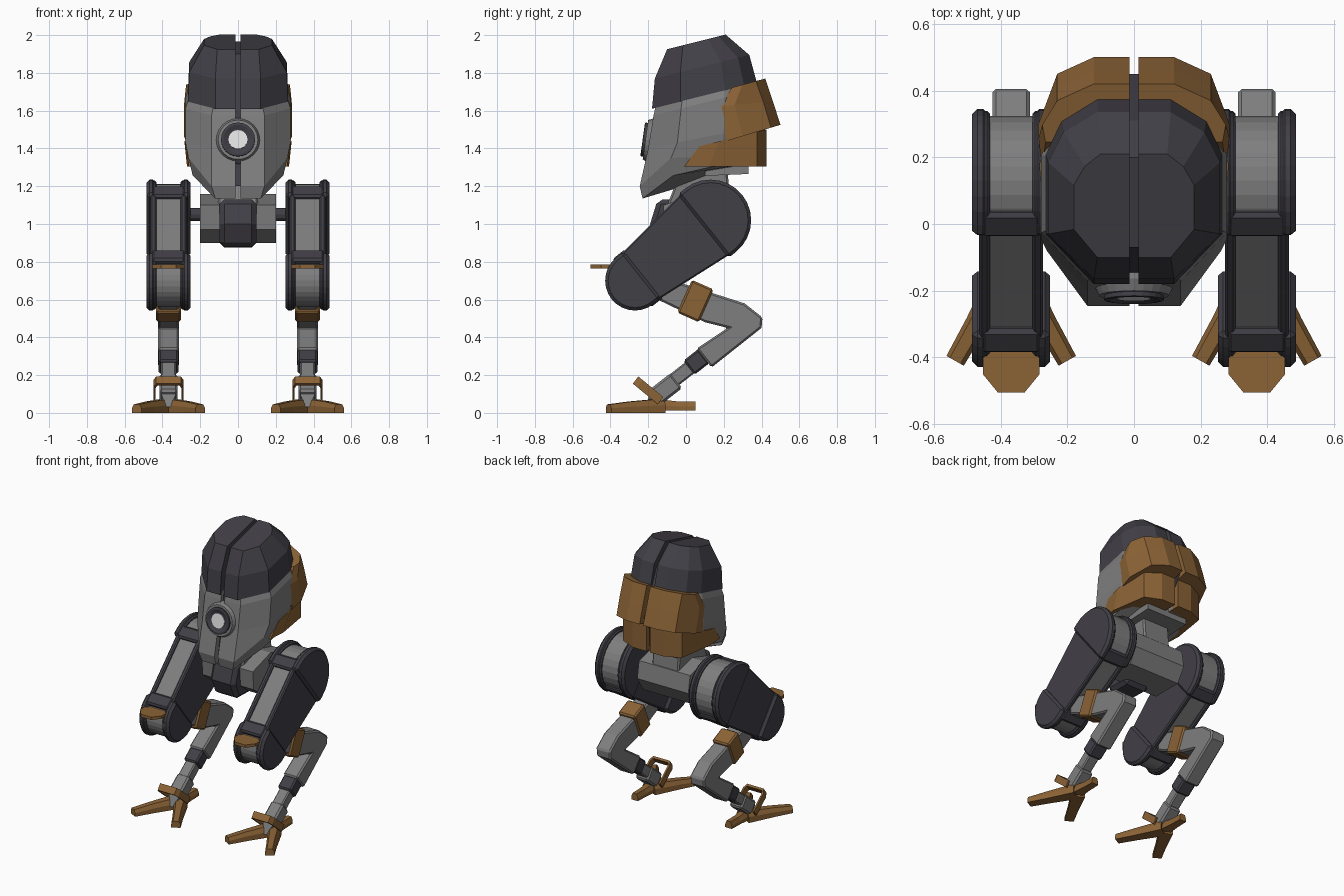
import bpy, bmesh, math
from mathutils import Vector, Matrix

if "Cube" in bpy.data.objects:
    bpy.data.objects.remove(bpy.data.objects["Cube"])


def material(name, rgb):
    m = bpy.data.materials.new(name)
    m.diffuse_color = (*rgb, 1)
    m.use_nodes = True
    m.node_tree.nodes["Principled BSDF"].inputs["Base Color"].default_value = m.diffuse_color
    return m


DARK = material("charcoal", (0.053, 0.050, 0.062))
GREY = material("mid_grey", (0.21, 0.21, 0.21))
BROWN = material("bronze_brown", (0.26, 0.125, 0.037))
LENS = material("pale_lens", (0.78, 0.78, 0.78))


def part(name, lofts, mat, bevel=0.0):
    """One object from closed lofts, each a list of equal-length point rings."""
    bm = bmesh.new()
    for rings in lofts:
        vs = [[bm.verts.new(p) for p in ring] for ring in rings]
        n = len(vs[0])
        for a, b in zip(vs, vs[1:]):
            for i in range(n):
                bm.faces.new((a[i], a[(i + 1) % n], b[(i + 1) % n], b[i]))
        bm.faces.new(vs[0][::-1])
        bm.faces.new(vs[-1])
    bmesh.ops.recalc_face_normals(bm, faces=bm.faces[:])
    me = bpy.data.meshes.new(name)
    bm.to_mesh(me)
    bm.free()
    me.materials.append(mat)
    ob = bpy.data.objects.new(name, me)
    bpy.context.collection.objects.link(ob)
    if bevel:
        mod = ob.modifiers.new("edge_bevel", 'BEVEL')
        mod.width, mod.segments = bevel, 1
        mod.limit_method, mod.angle_limit = 'ANGLE', math.radians(50)
    return ob


def prism(profile, x0, x1):
    """Extrude a (y, z) profile along x."""
    return [[(x, y, z) for y, z in profile] for x in (x0, x1)]


def bar(c, ang, length, height):
    """Rectangle in the (y, z) plane turned by an angle."""
    ca, sa = math.cos(ang), math.sin(ang)
    return [(c[0] + u * ca - v * sa, c[1] + u * sa + v * ca)
            for u, v in ((-length / 2, -height / 2), (length / 2, -height / 2),
                         (length / 2, height / 2), (-length / 2, height / 2))]


def arc(c, r, a0, a1, n=14):
    return [(c[0] + r * math.cos(a0 + (a1 - a0) * i / n),
             c[1] + r * math.sin(a0 + (a1 - a0) * i / n)) for i in range(n + 1)]


GAP = 0.014


def half_ring(s, w, fw, bw, yf, zf, yb, slope, cap=9):
    """Half of a faceted hull cross-section, tilted by slope."""
    pts = ((GAP, 0), (fw, 0), (w, .27), (w, .70), (.82 * w, .88), (bw, 1), (GAP, 1))
    return [(s * x, yf + t * (yb - yf), min(cap, zf + slope * t * (yb - yf))) for x, t in pts]


def plate_ring(s, w, yf, yb, zb, slope):
    """Half of a rear armour cross-section."""
    d = yb - yf
    pts = ((GAP, yb), (.12, yb), (.23, yb - .05), (w, yf + .3 * d), (w - .01, yf), (GAP, yf))
    return [(s * x, y, zb + (y - yb) * slope) for x, y in pts]


def both(func, rows):
    return [[func(s, *r) for r in rows] for s in (1, -1)]


# Head dome, hull and rear armour, split by a centre seam
part("dome", both(half_ring, [
    (.265, .12, .11, -.18, 1.61, .375, .25),
    (.258, .12, .11, -.165, 1.77, .335, .25),
    (.18, .11, .10, -.10, 1.925, .21, .25)]), DARK)
part("hull", both(half_ring, [
    (.262, .13, .11, -.160, 1.625, .36, .25),
    (.278, .14, .11, -.172, 1.575, .37, .25),
    (.278, .14, .11, -.20, 1.40, .37, .2),
    (.262, .14, .11, -.245, 1.20, .37, .9, 1.36),
    (.24, .12, .11, -.23, 1.135, .37, .75, 1.315)]), GREY)
part("upper_rear_armour", both(plate_ring, [
    (.275, .245, .42, 1.77, .27),
    (.286, .17, .46, 1.65, .10),
    (.286, .215, .50, 1.525, .30)]), BROWN)
part("lower_rear_armour", both(plate_ring, [
    (.284, .07, .425, 1.50, .25),
    (.270, -.01, .425, 1.305, 0)]), BROWN)
part("seam_core", [prism([(-.20, 1.20), (-.165, 1.42), (-.14, 1.6), (-.07, 1.90),
                          (.2, 1.965), (.31, 1.86), (.38, 1.7), (.45, 1.55),
                          (.39, 1.45), (.39, 1.33), (.02, 1.33)], -.03, .03)], DARK)


# Eye: turned rings facing forward and slightly up
def disc_stack(name, rows, mat):
    turn = Matrix.Rotation(math.radians(-8), 3, 'X')
    rings = [[turn @ Vector((r * math.cos(a), y, r * math.sin(a))) + Vector((0, -.17, 1.44))
              for a in [2 * math.pi * i / 24 for i in range(24)]] for r, y in rows]
    part(name, [rings], mat)


disc_stack("eye_housing", [(.125, .05), (.122, -.01), (.105, -.045)], GREY)
disc_stack("eye_rim", [(.09, 0), (.09, -.058), (.078, -.06), (.055, -.05)], DARK)
disc_stack("eye_lens", [(.05, 0), (.05, -.055)], LENS)

# Neck and pelvis
part("neck_plate", [prism([(.10, 1.255), (.33, 1.265), (.33, 1.32), (.10, 1.32)], -.16, .16)], GREY)
part("neck", [prism([(-.04, 1.25), (-.10, 1.10), (.24, 1.05), (.22, 1.28), (0, 1.32)],
                    -.105, .105)], GREY, .01)
part("pelvis", [prism([(-.12, 1.10), (-.11, .97), (-.02, .90), (.20, .90),
                       (.26, 1.0), (.24, 1.12), (.08, 1.16)], -.2, .2)], GREY)
part("pelvis_front", [prism([(-.15, 1.13), (-.19, 1.0), (-.14, .88), (.04, .875),
                             (.04, 1.13)], -.097, .097)], DARK, .025)
part("hip_axle", [prism(arc((.1, 1.05), .034, 0, 2 * math.pi * 11 / 12, 11), -.31, .31)], DARK)

# Legs
HIP, R1 = (.13, 1.02), .215
KNEE, R2 = (-.27, .70), .158
A = math.atan2(HIP[1] - KNEE[1], HIP[0] - KNEE[0])
Q = math.pi / 2


def along(c, d):
    return (c[0] + d * math.cos(A), c[1] + d * math.sin(A))


def capsule(inset):
    return (arc(HIP, R1 - inset, A - Q, A + Q) + arc(KNEE, R2 - inset, A + Q, A + 3 * Q))


def hub(c, r, a0, back):
    """Half disc with a straight band behind it."""
    pts = arc(c, r, a0 - Q, a0 + Q)
    return [(pts[0][0] + back * math.cos(A), pts[0][1] + back * math.sin(A))] + pts + \
           [(pts[-1][0] + back * math.cos(A), pts[-1][1] + back * math.sin(A))]


def toe(root, tip, z_tip, hw0, hw1, z0=0.0):
    """Tapered toe between two ground points."""
    a, b = Vector(root), Vector(tip)
    side = Vector((-(b - a).y, (b - a).x)).normalized()
    rings = []
    for p, hw, zb, zt in ((a, hw0, z0, .075), (a.lerp(b, .6), hw1 * 1.1, z0, .06), (b, hw1, z0, z_tip)):
        l, r = p + side * hw, p - side * hw
        l2, r2 = p + side * hw * .6, p - side * hw * .6
        rings.append([(l.x, l.y, zb), (r.x, r.y, zb), (r.x, r.y, zt * .55),
                      (r2.x, r2.y, zt), (l2.x, l2.y, zt), (l.x, l.y, zt * .55)])
    return rings


for s, tag in ((1, "right"), (-1, "left")):
    X = s * .368

    def slab(profile, hw):
        return [prism(profile, X - hw, X + hw)]

    def pair(profile, near, far):
        return [prism(profile, X + k * near, X + k * far) for k in (1, -1)]

    # Thigh: grey core between dark cheeks, end hubs and clamps
    part(tag + "_thigh_core", slab(capsule(.022), .07), GREY)
    part(tag + "_thigh_cheeks", pair(capsule(.006), .064, .096), DARK, .008)
    part(tag + "_hip_hubs", pair(hub(HIP, R1, A, -.05), .068, .117), DARK, .016)
    part(tag + "_knee_hubs", pair(hub(KNEE, R2, A + math.pi, .05), .068, .117), DARK, .016)
    part(tag + "_hip_clamp", slab(bar(along(HIP, -.01), A, .09, 2 * R1 - .012), .09), DARK, .012)
    part(tag + "_knee_clamp", slab(bar(along(KNEE, .02), A, .09, 2 * R2 + .01), .09), DARK, .012)

    # Knee guard plate
    outline = ((-.085, -.36), (.085, -.36), (.085, -.45), (.04, -.505), (-.04, -.505), (-.085, -.45))
    part(tag + "_knee_guard", [[[(X + x, y, z) for x, y in outline] for z in (.765, .785)]], BROWN)

    # Bent shin with brown band
    part(tag + "_shin", slab([(-.16, .73), (.31, .58), (.405, .505), (.40, .45), (.135, .24),
                              (.055, .34), (.22, .45), (.10, .48), (-.15, .60)], .056), GREY, .01)
    part(tag + "_shin_band", slab(bar((.05, .592), math.radians(-24), .125, .19), .066), BROWN, .01)

    # Ankle
    B = math.radians(38)
    part(tag + "_ankle_clamp", slab(bar((.055, .27), B, .10, .095), .052), DARK, .01)
    part(tag + "_ankle_rod", slab(bar((-.03, .20), B, .14, .075), .04), GREY, .008)
    part(tag + "_ankle_block", slab(bar((-.11, .125), B, .15, .10), .048), GREY, .012)
    part(tag + "_ankle_wedge", [[[(X - .04, -.12, .1), (X + .04, -.12, .1), (X + .04, -.19, .1), (X - .04, -.19, .1)],
                                 [(X - .01, -.16, .03), (X + .01, -.16, .03),
                                  (X + .01, -.22, .03), (X - .01, -.22, .03)]]], GREY)

    # Foot: two splayed front toes and one rear toe
    part(tag + "_toes", [toe((X + k * .01, -.13), (X + k * .168, -.41), .045, .045, .03) for k in (1, -1)]
         + [toe((X, -.17), (X, .05), .06, .042, .026, .012)], BROWN)

    # Arched guard around the ankle
    path = ((-.08, 0), (-.08, .135), (-.065, .165), (.065, .165), (.08, .135), (.08, 0))
    inner = ((.068, 0), (.068, .13), (.058, .150), (-.058, .150), (-.068, .13), (-.068, 0))
    rings = []
    for off in (-.024, .024):
        rings.append([(X + x, -.135 - v * .80 + off * .6, .065 + v * .66 + off * .8)
                      for x, v in path + inner])
    part(tag + "_ankle_guard", [rings], BROWN)
